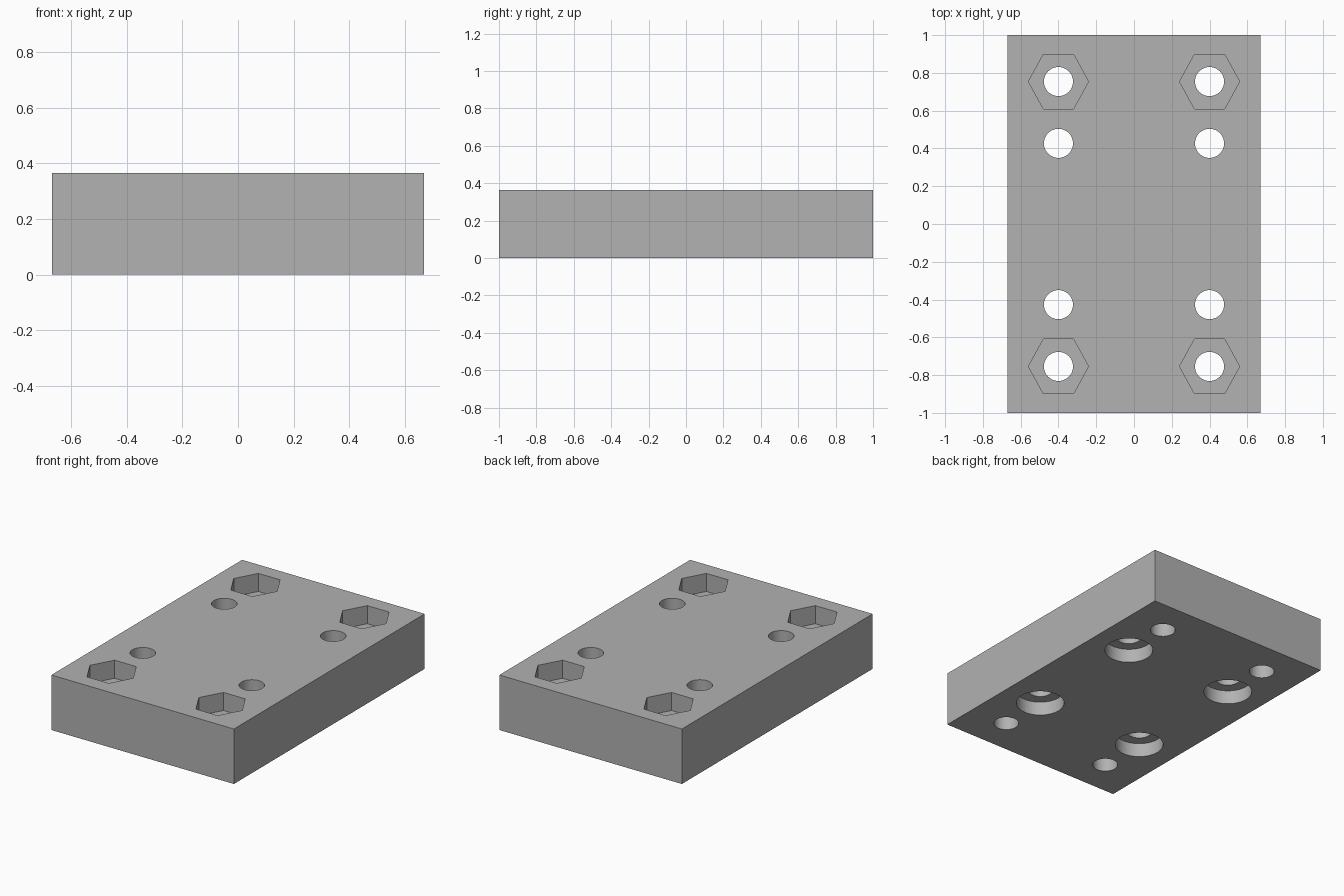
import bpy
import math

cube = bpy.data.objects.get("Cube")
if cube:
    bpy.data.objects.remove(cube, do_unlink=True)

WIDTH, LENGTH, HEIGHT = 1.34, 2.0, 0.365
HOLE_X, OUTER_Y, INNER_Y = 0.4, 0.754, 0.427
HOLE_R, BORE_R, NUT_R = 0.077, 0.148, 0.159
BORE_DEPTH, NUT_DEPTH = 0.092, 0.12
OVER = 0.1  # how far cutters stick out of the block

grey = bpy.data.materials.new("mid grey")
grey.use_nodes = True
colour = (0.445, 0.445, 0.445, 1.0)
grey.diffuse_color = colour
grey.node_tree.nodes["Principled BSDF"].inputs["Base Color"].default_value = colour

# Rectangular block
bpy.ops.mesh.primitive_cube_add(size=1, location=(0, 0, HEIGHT / 2))
block = bpy.context.object
block.name = "mounting_block"
block.scale = (WIDTH, LENGTH, HEIGHT)
bpy.ops.object.transform_apply(location=True, scale=True)
block.data.materials.append(grey)


def cut(name, sides, radius, x, y, bottom, top, stretch=1.0):
    """Subtract an upright prism from the block."""
    bpy.ops.mesh.primitive_cylinder_add(
        vertices=sides, radius=radius, depth=top - bottom,
        location=(x, y, (bottom + top) / 2))
    cutter = bpy.context.object
    cutter.name = name
    cutter.hide_render = True
    if sides == 6:
        cutter.rotation_euler.z = math.pi / 6
        bpy.ops.object.transform_apply(location=False, rotation=True, scale=False)
        cutter.scale.y = stretch
    cutter.data.materials.append(grey)
    bpy.context.view_layer.objects.active = block
    mod = block.modifiers.new(name, "BOOLEAN")
    mod.operation = "DIFFERENCE"
    mod.solver = "EXACT"
    mod.object = cutter
    bpy.ops.object.modifier_apply(modifier=mod.name)
    bpy.data.objects.remove(cutter, do_unlink=True)


for x in (-HOLE_X, HOLE_X):
    for side in (-1, 1):
        # Outer bolt holes with hexagonal nut pockets in the top
        y = side * OUTER_Y
        cut("outer_hole", 48, HOLE_R, x, y, -OVER, HEIGHT + OVER)
        cut("nut_pocket", 6, NUT_R, x, y, HEIGHT - NUT_DEPTH, HEIGHT + OVER, 1.05)
        # Inner bolt holes with round counterbores in the underside
        y = side * INNER_Y
        cut("inner_hole", 48, HOLE_R, x, y, -OVER, HEIGHT + OVER)
        cut("counterbore", 48, BORE_R, x, y, -OVER, BORE_DEPTH)

# Smooth hole walls, sharp edges
bpy.ops.object.select_all(action="DESELECT")
block.select_set(True)
bpy.context.view_layer.objects.active = block
bpy.ops.object.shade_smooth_by_angle(angle=math.radians(30))
